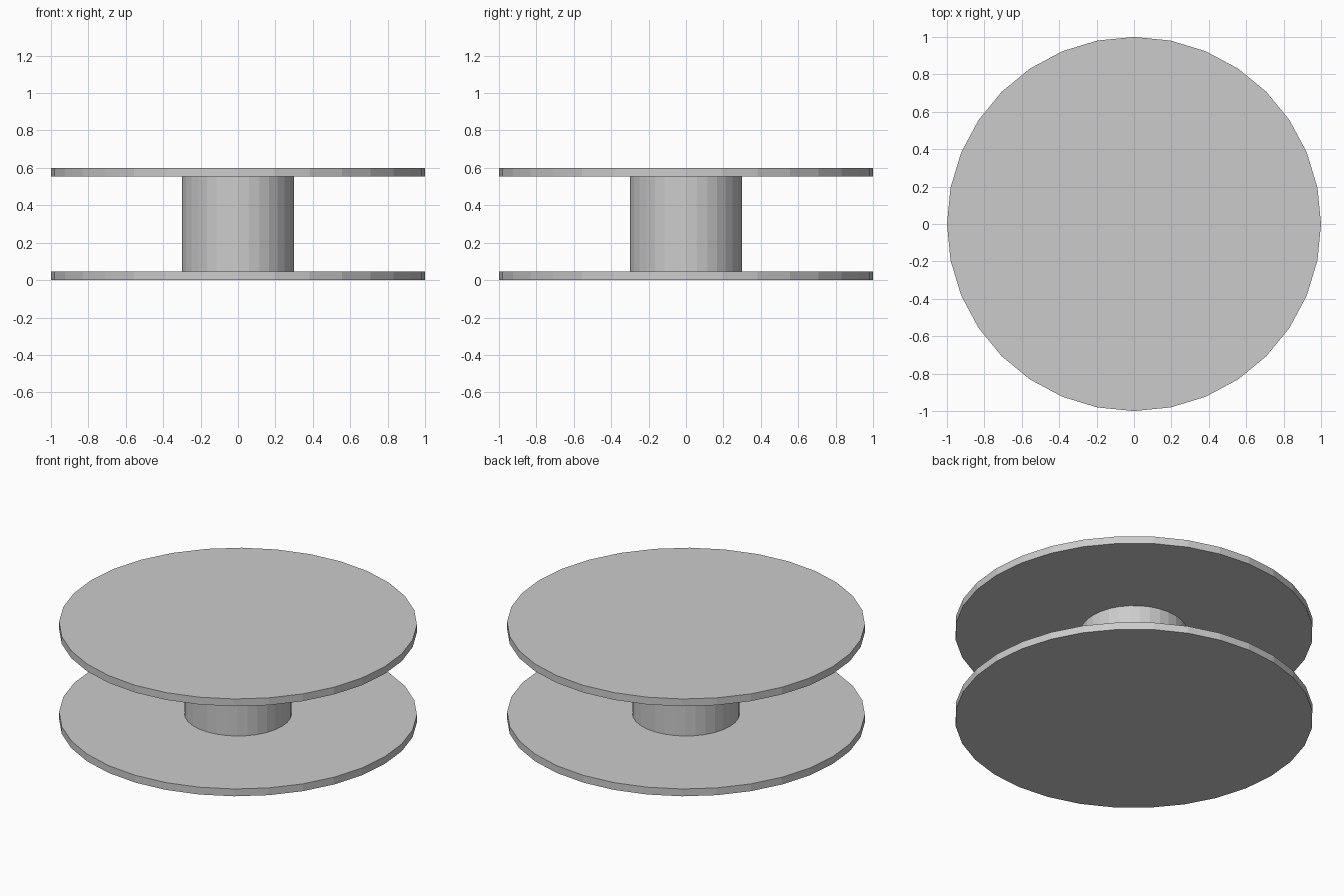
import bpy

if "Cube" in bpy.data.objects:
    bpy.data.objects.remove(bpy.data.objects["Cube"])

SIDES = 32
HEIGHT = 0.60
FLANGE = 0.045


def disc(name, radius, z0, z1):
    """Flat-sided cylinder spanning z0 to z1."""
    bpy.ops.mesh.primitive_cylinder_add(
        vertices=SIDES, radius=radius, depth=z1 - z0, location=(0, 0, (z0 + z1) / 2))
    bpy.context.object.name = name


# Two wide flanges joined by a narrow hub
disc("bottom_flange", 1.0, 0, FLANGE)
disc("hub", 0.30, FLANGE, HEIGHT - FLANGE)
disc("top_flange", 1.0, HEIGHT - FLANGE, HEIGHT)
